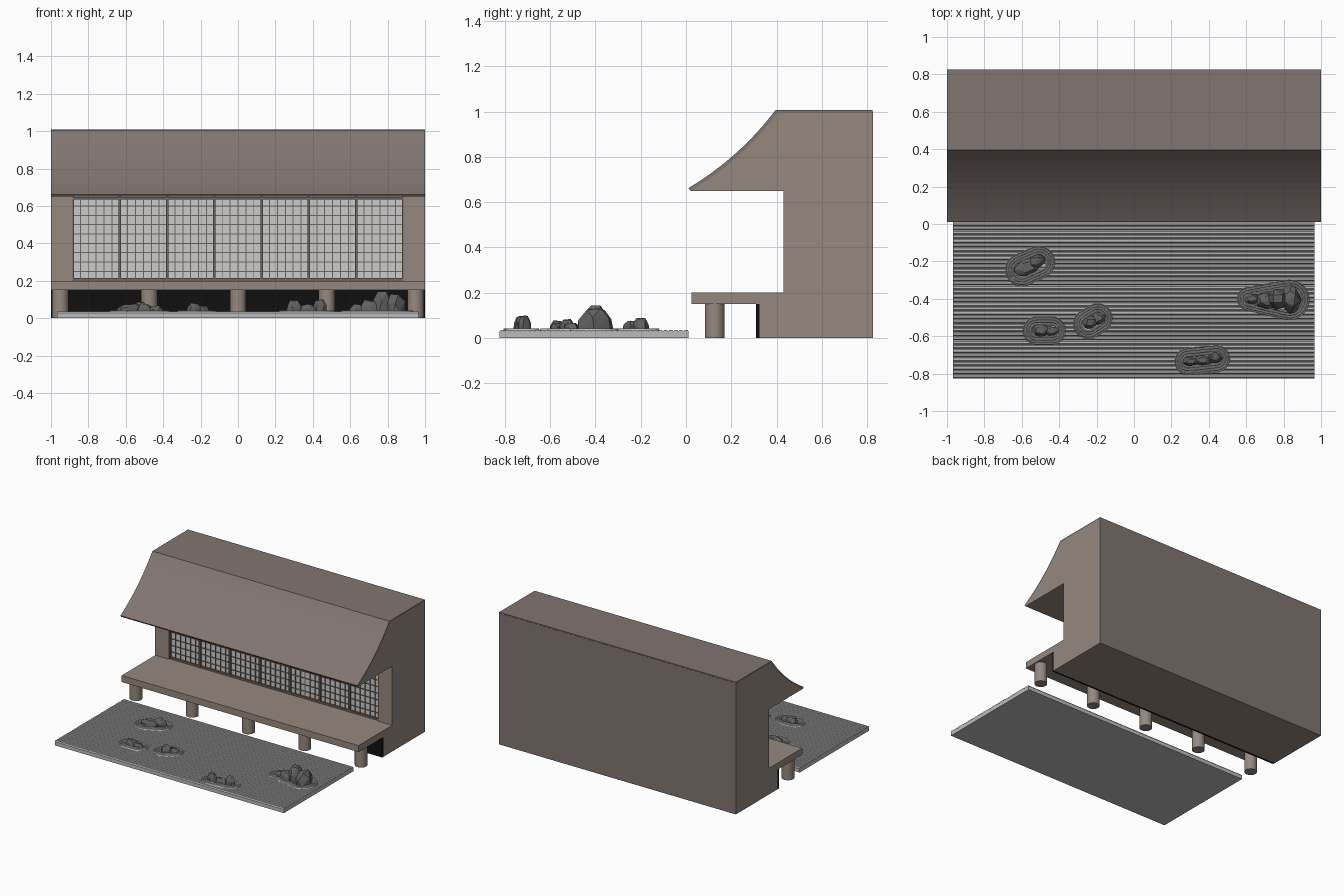
import bpy, bmesh, math, random
from mathutils import Vector, Matrix

if "Cube" in bpy.data.objects:
    bpy.data.objects.remove(bpy.data.objects["Cube"])

random.seed(4)

def mat(name, c):
    m = bpy.data.materials.new(name)
    m.diffuse_color = (*c, 1)
    m.use_nodes = True
    m.node_tree.nodes["Principled BSDF"].inputs["Base Color"].default_value = m.diffuse_color
    return m

WALL = mat("plaster", (0.30, 0.25, 0.21))
ROOF = mat("roof_brown", (0.22, 0.18, 0.165))
WOOD = mat("lattice_wood", (0.17, 0.13, 0.10))
PAPER = mat("paper", (0.75, 0.75, 0.74))
BLACK = mat("void_black", (0.005, 0.005, 0.005))
SAND = mat("sand", (0.50, 0.50, 0.50))
STONE = mat("stone", (0.12, 0.12, 0.12))

def finish(name, bm, m):
    bmesh.ops.recalc_face_normals(bm, faces=bm.faces)
    me = bpy.data.meshes.new(name)
    bm.to_mesh(me)
    bm.free()
    me.materials.append(m)
    ob = bpy.data.objects.new(name, me)
    bpy.context.collection.objects.link(ob)
    return ob

def prism(name, profile, x0, x1, m):
    """Extrude a (y, z) profile along x."""
    bm = bmesh.new()
    f = bm.faces.new([bm.verts.new((x0, y, z)) for y, z in profile])
    r = bmesh.ops.extrude_face_region(bm, geom=[f])
    bmesh.ops.translate(bm, vec=(x1 - x0, 0, 0),
                        verts=[v for v in r["geom"] if isinstance(v, bmesh.types.BMVert)])
    return finish(name, bm, m)

def boxes(name, lst, m):
    """Several boxes (x0, x1, y0, y1, z0, z1) in one object."""
    bm = bmesh.new()
    for x0, x1, y0, y1, z0, z1 in lst:
        mx = Matrix.Translation(((x0 + x1) / 2, (y0 + y1) / 2, (z0 + z1) / 2)) @ \
            Matrix.Diagonal((x1 - x0, y1 - y0, z1 - z0, 1))
        bmesh.ops.create_cube(bm, size=1, matrix=mx)
    return finish(name, bm, m)

# Curved roof line from eave to ridge
def roof_curve(lift):
    pts = []
    for i in range(13):
        t = i / 12
        a, b, c = (1 - t) ** 2, 2 * t * (1 - t), t * t
        pts.append((a * 0.02 + b * 0.245 + c * 0.405 - lift * 0.6,
                    a * 0.65 + b * 0.785 + c * 0.995 + lift * 0.8))
    return pts

# House body: upper attic, rear block and end walls framing the screens
prism("attic", [(0.825, 0.65)] + roof_curve(0) + [(0.825, 0.995)], -1, 1, WALL)
boxes("rear_block", [(-1, 1, 0.46, 0.825, 0.2, 0.65), (-1, 1, 0.325, 0.825, 0, 0.2)], WALL)
boxes("end_walls", [(-1, -0.885, 0.43, 0.46, 0.2, 0.65), (0.885, 1, 0.43, 0.46, 0.2, 0.65)], WALL)
boxes("back_cladding", [(-1, 1, 0.823, 0.8265, 0, 1.0)], ROOF)
prism("roof", roof_curve(0.015) + [(0.825, 1.008), (0.825, 0.995)] + roof_curve(0)[::-1], -1, 1, ROOF)

# Veranda, dark recess and round posts
boxes("veranda_floor", [(-1, 1, 0.025, 0.45, 0.15, 0.2)], WALL)
boxes("dark_recess", [(-1, 1, 0.31, 0.327, 0, 0.15)], BLACK)
bm = bmesh.new()
for i in range(5):
    bmesh.ops.create_cone(bm, cap_ends=True, segments=24, radius1=0.044, radius2=0.044, depth=0.15,
                          matrix=Matrix.Translation((-0.95 + 0.475 * i, 0.127, 0.075)))
posts = finish("veranda_posts", bm, WALL)
for p in posts.data.polygons:
    p.use_smooth = len(p.vertices) == 4

# Sliding paper screens
boxes("paper_screens", [(-0.885, 0.885, 0.452, 0.461, 0.2, 0.65)], PAPER)
frame, lattice = [], []
W = 1.77 / 7
for i in range(8):
    x = -0.885 + W * i
    frame.append((x - 0.007, x + 0.007, 0.436, 0.455, 0.2, 0.65))
    if i < 7:
        frame += [(x, x + W, 0.438, 0.455, z, z + 0.014) for z in (0.2, 0.634)]
        lattice += [(x + W * k / 6 - 0.0025, x + W * k / 6 + 0.0025, 0.446, 0.454, 0.2, 0.645) for k in range(1, 6)]
lattice += [(-0.885, 0.885, 0.447, 0.454, z - 0.0025, z + 0.0025)
            for z in [0.2 + 0.45 * k / 9 for k in range(1, 9)]]
boxes("screen_frames", frame, WOOD)
boxes("screen_lattice", lattice, WOOD)

# Raked sand bed with straight furrows
N, Y0, Y1 = 37, -0.825, 0.012
s = (Y1 - Y0) / N
prof = [(Y0, 0)]
for i in range(N):
    y = Y0 + i * s
    prof += [(y, 0.028), (y + s * 0.25, 0.036), (y + s * 0.75, 0.036)]
prism("sand_bed", prof + [(Y1, 0.028), (Y1, 0)], -0.968, 0.965, SAND)

# Raked ripples around a group of circles (x, y, r)
def ripples(name, circles):
    cx = sum(c[0] for c in circles) / len(circles)
    cy = sum(c[1] for c in circles) / len(circles)
    bm = bmesh.new()
    n, loops = 56, []
    for k in range(12):
        off = 0.05 * k / 11
        z = 0.041 if k % 3 else 0.034
        loop = []
        for j in range(n):
            a = 2 * math.pi * j / n
            d = Vector((math.cos(a), math.sin(a)))
            best = 0.02
            for x, y, r in circles:
                p = Vector((x - cx, y - cy))
                t = p.dot(d)
                h = (r + off) ** 2 - (p.length_squared - t * t)
                if h > 0:
                    best = max(best, t + math.sqrt(h))
            loop.append(bm.verts.new((cx + best * d.x, cy + best * d.y, 0.03 if k == 11 else z)))
        loops.append(loop)
    bm.faces.new(loops[0])
    for a, b in zip(loops, loops[1:]):
        for j in range(n):
            bm.faces.new((a[j], a[(j + 1) % n], b[(j + 1) % n], b[j]))
    finish(name, bm, SAND)

def row(x0, y0, x1, y1, r0, r1, n=7):
    return [(x0 + (x1 - x0) * i / (n - 1), y0 + (y1 - y0) * i / (n - 1),
             r0 + (r1 - r0) * i / (n - 1)) for i in range(n)]

ripples("ripples_back_left", row(-0.60, -0.245, -0.51, -0.205, 0.04, 0.04))
ripples("ripples_front_left", row(-0.52, -0.57, -0.44, -0.57, 0.027, 0.027))
ripples("ripples_centre_left", row(-0.245, -0.535, -0.195, -0.505, 0.032, 0.032))
ripples("ripples_right", row(0.615, -0.40, 0.83, -0.405, 0.016, 0.06))
ripples("ripples_front_right", row(0.29, -0.735, 0.44, -0.72, 0.025, 0.025))

# Faceted rocks: hulls of jittered rings tapering to an uneven top
def rock(name, x, y, rx, ry, top, rot=0.0):
    bm = bmesh.new()
    R = Matrix.Translation((x, y, 0)) @ Matrix.Rotation(rot, 4, "Z")
    for z, f in ((0.03, 1.0), (0.03 + (top - 0.03) * 0.6, 0.93), (top, 0.55)):
        for j in range(7):
            a = 2 * math.pi * (j + random.uniform(-0.3, 0.3)) / 7
            g = f * random.uniform(0.88, 1.04)
            zz = z if z == 0.03 else z - random.uniform(0, 0.2) * (top - 0.03)
            bm.verts.new(R @ Vector((rx * g * math.cos(a), ry * g * math.sin(a), zz)))
    r = bmesh.ops.convex_hull(bm, input=bm.verts)
    bmesh.ops.delete(bm, geom=[v for v in bm.verts if not v.link_faces], context="VERTS")
    finish(name, bm, STONE)

for i, a in enumerate([
        (-0.575, -0.232, 0.075, 0.048, 0.078, 0.3), (-0.52, -0.20, 0.055, 0.038, 0.088, 0.5),
        (-0.50, -0.568, 0.05, 0.036, 0.078), (-0.445, -0.573, 0.048, 0.028, 0.068),
        (-0.235, -0.525, 0.045, 0.036, 0.085, 0.5), (-0.19, -0.505, 0.045, 0.036, 0.068, 0.5),
        (0.635, -0.40, 0.045, 0.03, 0.075), (0.71, -0.41, 0.07, 0.045, 0.1),
        (0.77, -0.40, 0.06, 0.06, 0.145), (0.84, -0.40, 0.06, 0.08, 0.132),
        (0.30, -0.735, 0.045, 0.027, 0.098), (0.37, -0.728, 0.055, 0.03, 0.075),
        (0.435, -0.715, 0.042, 0.033, 0.102)]):
    rock(f"rock_{i + 1}", *a)
